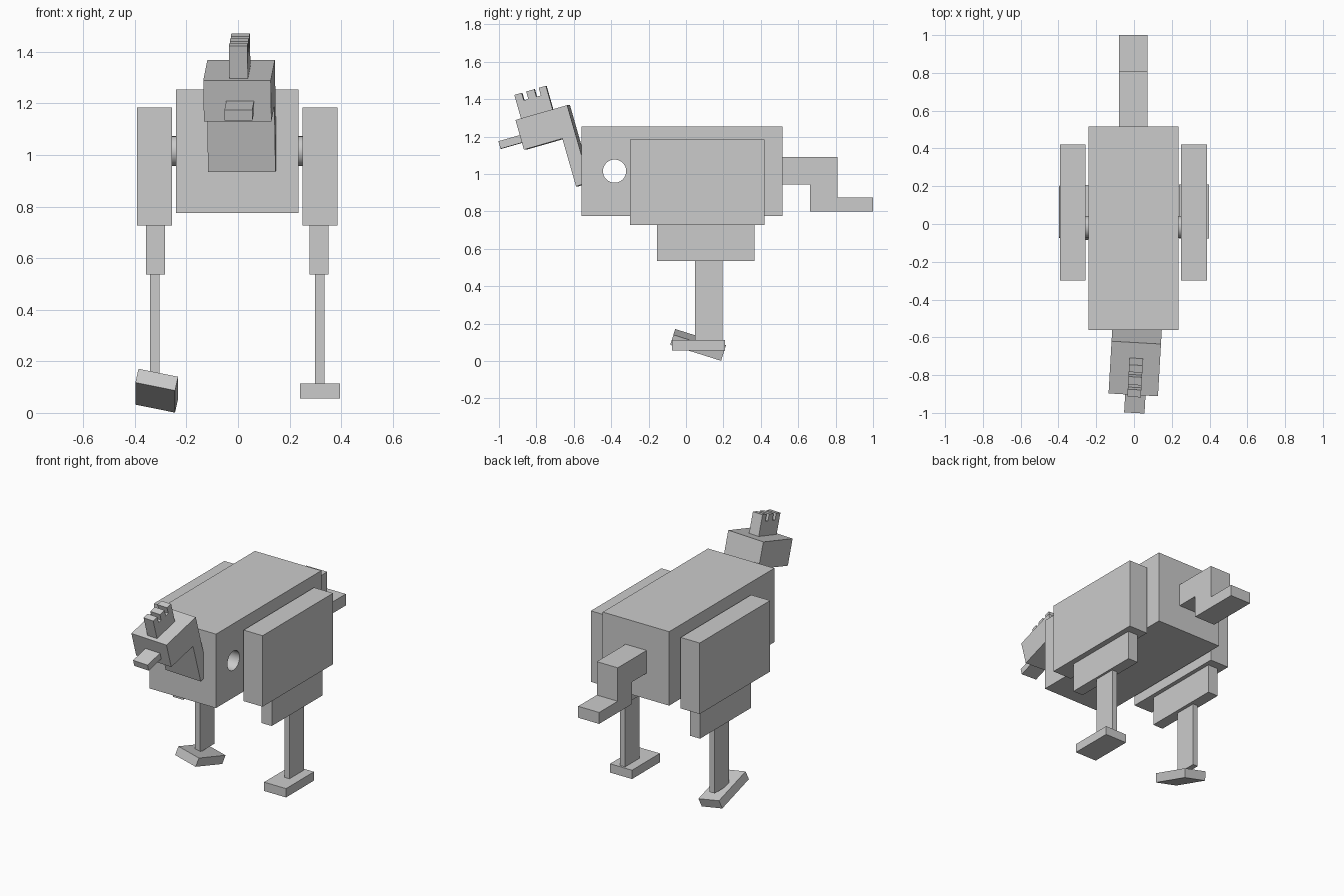
import bpy, bmesh
from math import radians, pi
from mathutils import Matrix, Vector, Euler

if "Cube" in bpy.data.objects:
    bpy.data.objects.remove(bpy.data.objects["Cube"])


def add(name, bm, matrix=Matrix()):
    bmesh.ops.recalc_face_normals(bm, faces=bm.faces)
    me = bpy.data.meshes.new(name)
    bm.to_mesh(me)
    bm.free()
    ob = bpy.data.objects.new(name, me)
    ob.matrix_world = matrix
    bpy.context.collection.objects.link(ob)
    return ob


def box(name, x, y, z, matrix=Matrix()):
    """Box from (min, max) ranges."""
    lo, hi = Vector((x[0], y[0], z[0])), Vector((x[1], y[1], z[1]))
    bm = bmesh.new()
    bmesh.ops.create_cube(bm, size=1, matrix=Matrix.Translation((lo + hi) / 2)
                          @ Matrix.Diagonal((*(hi - lo), 1)))
    return add(name, bm, matrix)


def extrude(name, profile, x, matrix=Matrix()):
    """Side profile of (y, z) points extruded over an x range."""
    bm = bmesh.new()
    face = bm.faces.new([bm.verts.new((x[0], y, z)) for y, z in profile])
    new = bmesh.ops.extrude_face_region(bm, geom=[face])["geom"]
    bmesh.ops.translate(bm, vec=(x[1] - x[0], 0, 0),
                        verts=[v for v in new if isinstance(v, bmesh.types.BMVert)])
    return add(name, bm, matrix)


def rod(name, length, radius, centre):
    """Cylinder along x."""
    bm = bmesh.new()
    bmesh.ops.create_cone(bm, cap_ends=True, segments=48, radius1=radius,
                          radius2=radius, depth=length)
    return add(name, bm, Matrix.Translation(centre) @ Matrix.Rotation(pi / 2, 4, 'Y'))


def smooth(ob):
    bpy.ops.object.select_all(action='DESELECT')
    ob.select_set(True)
    bpy.context.view_layer.objects.active = ob
    bpy.ops.object.shade_smooth_by_angle(angle=radians(30))


CX = -0.003  # centre line of the body

# Body with a hole bored through the front
body = box("body", (-0.24, 0.235), (-0.56, 0.515), (0.776, 1.254))
cutter = rod("hole_cutter", 1.0, 0.062, (CX, -0.382, 1.015))
cut = body.modifiers.new("hole", 'BOOLEAN')
cut.operation, cut.object, cut.solver = 'DIFFERENCE', cutter, 'EXACT'
bpy.context.view_layer.update()
bpy.context.view_layer.objects.active = body
bpy.ops.object.modifier_apply(modifier="hole")
bpy.data.objects.remove(cutter)
smooth(body)

# Axle stubs, side panels, thighs and shins on both sides
for side, s in (("right", 1), ("left", -1)):
    def span(a, b):
        return sorted((CX + s * a, CX + s * b))
    smooth(rod(side + "_axle", 0.08, 0.058, (CX + s * 0.245, -0.016, 1.015)))
    box(side + "_panel", span(0.253, 0.389), (-0.30, 0.42), (0.726, 1.185))
    box(side + "_thigh", span(0.28, 0.353), (-0.155, 0.365), (0.536, 0.726))
    box(side + "_shin", span(0.302, 0.338), (0.047, 0.195), (0.113, 0.536))

# Feet: the right one flat, the left one tilted
tilt = Euler((radians(-17.5), radians(12), 0), 'YXZ').to_matrix().to_4x4()
half = ((-0.0785, 0.0785), (-0.1425, 0.1425), (-0.0285, 0.0285))
box("right_foot", *half, Matrix.Translation((0.318, 0.067, 0.085)))
box("left_foot", *half, Matrix.Translation((-0.315, 0.065, 0.086)) @ tilt)

# Stepped tail
extrude("tail", [(0.515, 1.09), (0.81, 1.09), (0.81, 0.874), (1, 0.874),
                 (1, 0.8), (0.662, 0.8), (0.662, 0.943), (0.515, 0.943)],
        (-0.079, 0.071))

# Head group, pitched forward and slightly turned; origin at the top back edge
head = (Matrix.Translation((0.012, -0.628, 1.368))
        @ Matrix.Rotation(radians(-3.3), 4, 'Z') @ Matrix.Rotation(radians(16), 4, 'X'))
extrude("head_and_neck", [(0, 0), (-0.288, 0), (-0.288, -0.165), (-0.074, -0.165),
                          (-0.074, -0.43), (0, -0.43)], (-0.131, 0.131), head)
box("beak", (-0.043, 0.065), (-0.411, -0.285), (-0.125, -0.083), head)

# Three-pronged comb
prongs = [(-0.262, 0)]
for a, b in ((-0.262, -0.221), (-0.196, -0.151), (-0.126, -0.086)):
    prongs += [(a, 0.09), (a, 0.132), (b, 0.132), (b, 0.09)]
prongs.remove((-0.262, 0.09))
prongs.remove((-0.086, 0.09))
extrude("comb", prongs + [(-0.086, 0)], (-0.031, 0.041), head)
